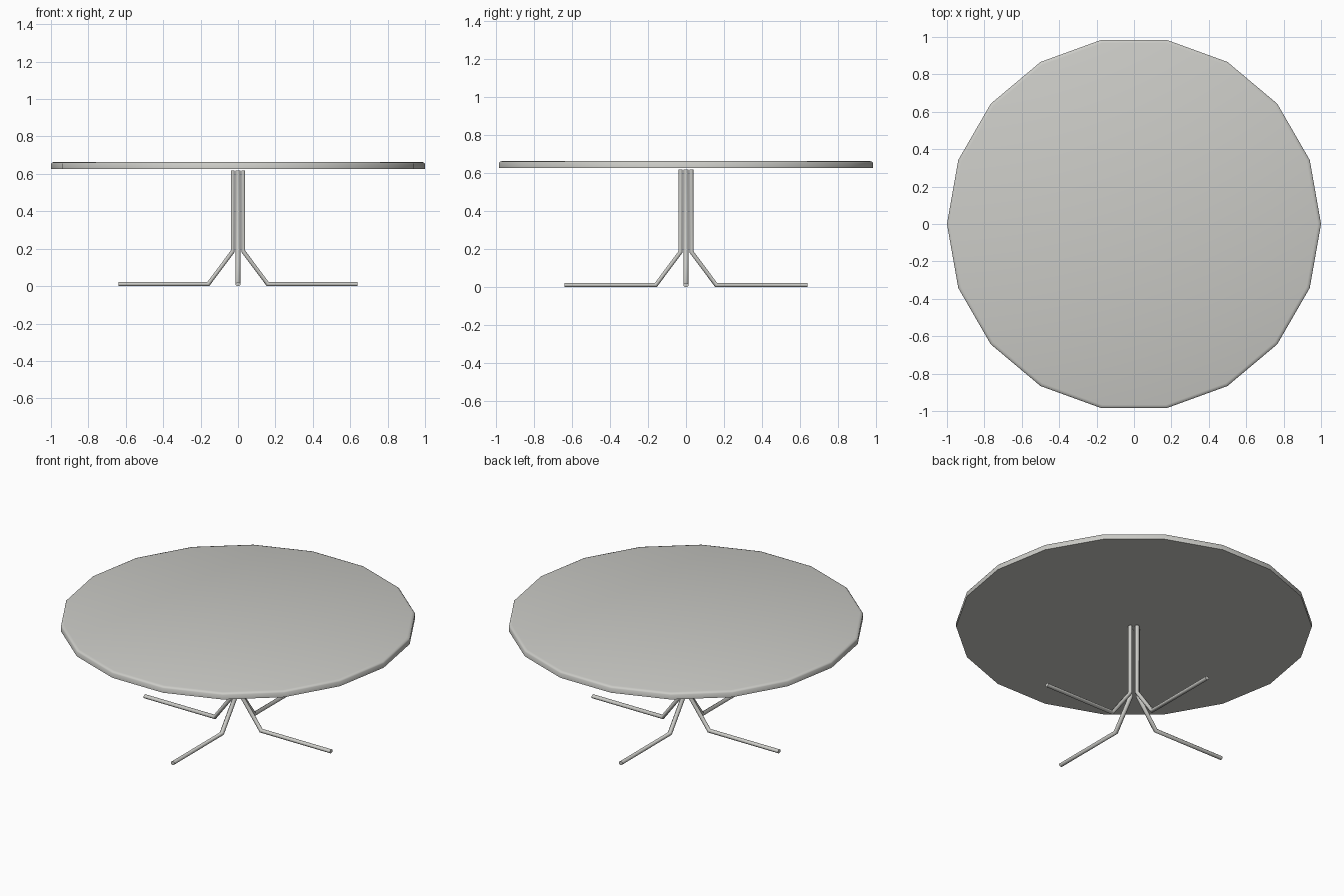
import bpy, bmesh, math
from mathutils import Vector, Matrix

if "Cube" in bpy.data.objects:
    bpy.data.objects.remove(bpy.data.objects["Cube"])

grey = bpy.data.materials.new("warm grey")
grey.diffuse_color = (0.6, 0.6, 0.57, 1)
grey.use_nodes = True
grey.node_tree.nodes["Principled BSDF"].inputs["Base Color"].default_value = grey.diffuse_color


def make_object(name, bm, smooth):
    bmesh.ops.recalc_face_normals(bm, faces=bm.faces)
    mesh = bpy.data.meshes.new(name)
    bm.to_mesh(mesh)
    bm.free()
    mesh.materials.append(grey)
    ob = bpy.data.objects.new(name, mesh)
    bpy.context.collection.objects.link(ob)
    bpy.ops.object.select_all(action='DESELECT')
    ob.select_set(True)
    bpy.context.view_layer.objects.active = ob
    bpy.ops.object.shade_smooth_by_angle(angle=math.radians(smooth))
    return ob


def bridge(bm, rings):
    # Joins closed rings of points into a capped skin
    loops = [[bm.verts.new(p) for p in ring] for ring in rings]
    n = len(loops[0])
    for a, b in zip(loops, loops[1:]):
        for i in range(n):
            j = (i + 1) % n
            bm.faces.new((a[i], a[j], b[j], b[i]))
    bm.faces.new(loops[0])
    bm.faces.new(loops[-1])


# Eighteen-sided table top with a softened upper rim
SIDES = 18
profile = [(1.0, 0.626), (1.0, 0.654), (0.995, 0.660), (0.982, 0.664)]
bm = bmesh.new()
bridge(bm, [[(r * math.cos(math.tau * i / SIDES), r * math.sin(math.tau * i / SIDES), z)
             for i in range(SIDES)] for r, z in profile])
make_object("table_top", bm, 50)

# Four bent tube legs: upright, splayed, then flat along the floor
path = [Vector(p) for p in ((0.028, 0, 0.619), (0.028, 0, 0.186),
                            (0.159, 0, 0.0105), (0.64, 0, 0.0105))]
Y = Vector((0, 1, 0))


def leg_rings():
    rings = []
    for i, p in enumerate(path):
        d_in = (p - path[i - 1]).normalized() if i else (path[1] - p).normalized()
        d_out = (path[i + 1] - p).normalized() if i < len(path) - 1 else d_in
        mid = (d_in + d_out).normalized()
        across = mid.cross(Y) / mid.dot(d_in)      # mitred joint
        rings.append([p + Y * 0.0135 * math.cos(a) + across * 0.0114 * math.sin(a)
                      for a in (math.tau * (k + 0.5) / 8 for k in range(8))])
    return rings


for k, side in enumerate(("right", "back", "left", "front")):
    bm = bmesh.new()
    bridge(bm, leg_rings())
    bm.transform(Matrix.Rotation(k * math.pi / 2, 4, 'Z'))
    make_object(side + "_leg", bm, 50)
